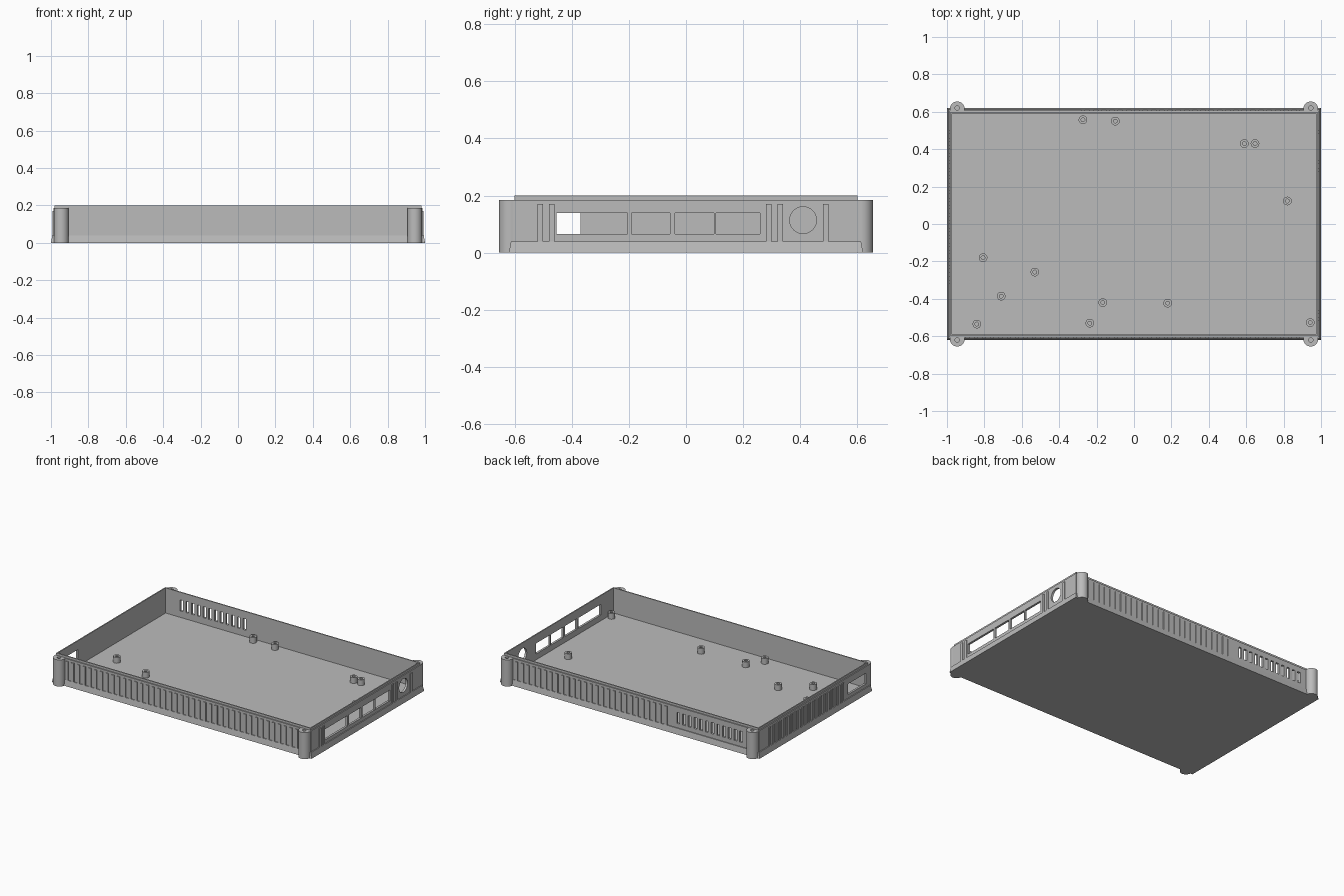
import bpy, bmesh, math
from mathutils import Matrix

if "Cube" in bpy.data.objects:
    bpy.data.objects.remove(bpy.data.objects["Cube"], do_unlink=True)

grey = bpy.data.materials.new("plain_grey")
grey.use_nodes = True
COLOUR = (0.5, 0.5, 0.5, 1)
grey.diffuse_color = COLOUR
grey.node_tree.nodes["Principled BSDF"].inputs["Base Color"].default_value = COLOUR


def finish(bm, name):
    bmesh.ops.recalc_face_normals(bm, faces=bm.faces[:])
    mesh = bpy.data.meshes.new(name)
    bm.to_mesh(mesh)
    bm.free()
    mesh.materials.append(grey)
    ob = bpy.data.objects.new(name, mesh)
    bpy.context.collection.objects.link(ob)
    return ob


def add_box(bm, x0, x1, y0, y1, z0, z1):
    m = Matrix.Translation(((x0 + x1) / 2, (y0 + y1) / 2, (z0 + z1) / 2))
    m = m @ Matrix.Diagonal((x1 - x0, y1 - y0, z1 - z0, 1))
    bmesh.ops.create_cube(bm, size=1, matrix=m)


def add_rod(bm, x, y, z0, z1, r, axis="Z"):
    m = Matrix.Translation((x, y, (z0 + z1) / 2))
    if axis == "X":
        m = m @ Matrix.Rotation(math.pi / 2, 4, "Y")
    bmesh.ops.create_cone(bm, cap_ends=True, segments=32, radius1=r, radius2=r,
                          depth=z1 - z0, matrix=m)


def cut(ob, cutter):
    cutter.hide_render = True
    mod = ob.modifiers.new("openings", "BOOLEAN")
    mod.object = cutter
    mod.operation = "DIFFERENCE"
    mod.solver = "EXACT"
    bpy.context.view_layer.objects.active = ob
    bpy.ops.object.modifier_apply(modifier=mod.name)
    bpy.data.objects.remove(cutter, do_unlink=True)


def smooth(ob):
    bpy.ops.object.select_all(action="DESELECT")
    ob.select_set(True)
    bpy.context.view_layer.objects.active = ob
    bpy.ops.object.shade_smooth_by_angle(angle=math.radians(30))


# Tray shell: rectangular rings from the underside, over the lip, to the floor
HX, HY, FLOOR, LEDGE, RIB_TOP, SHOULDER, TOP = 1.0, 0.62, 0.025, 0.04, 0.17, 0.185, 0.2
rings = [(0, 0), (0.007, LEDGE), (0.013, LEDGE), (0.013, SHOULDER),
         (0.02, SHOULDER), (0.02, TOP), (0.028, TOP), (0.028, FLOOR)]
bm = bmesh.new()
loops = []
for inset, z in rings:
    x, y = HX - inset, HY - inset
    loops.append([bm.verts.new((sx * x, sy * y, z))
                  for sx, sy in ((-1, -1), (1, -1), (1, 1), (-1, 1))])
for a, b in zip(loops, loops[1:]):
    for i in range(4):
        j = (i + 1) % 4
        bm.faces.new((a[i], a[j], b[j], b[i]))
bm.faces.new(loops[0])
bm.faces.new(loops[-1])
tray = finish(bm, "tray")

# Openings: side ports, round socket, left-hand window and rear vents
PITCH, RIB = 0.04, 0.019
VENT_PITCH = 0.044
bm = bmesh.new()
for y0, y1 in ((-0.453, -0.204), (-0.19, -0.056), (-0.039, 0.098), (0.105, 0.26)):
    add_box(bm, 0.9, 1.1, y0, y1, 0.065, 0.139)
m = Matrix.Translation((1, 0.41, 0.114)) @ Matrix.Rotation(math.pi / 2, 4, "Y")
bmesh.ops.create_cone(bm, cap_ends=True, segments=32, radius1=0.047,
                      radius2=0.047, depth=0.2, matrix=m)
add_box(bm, -1.1, -0.9, -0.57, -0.37, 0.065, 0.139)
for i in range(12):
    x = -0.86 + i * VENT_PITCH
    add_box(bm, x, x + 0.022, 0.5, 0.7, 0.07, 0.147)
cut(tray, finish(bm, "opening_cutter"))

# Vertical ribs on the four walls
bm = bmesh.new()
wall, proud = 0.016, 0.007
for i in range(41):
    x = -0.89 + i * 0.0442
    add_box(bm, x - 0.01, x + 0.01, -HY + proud, -HY + wall, LEDGE, RIB_TOP)
    if x > -0.29:
        add_box(bm, x - 0.01, x + 0.01, HY - wall, HY - proud, LEDGE, RIB_TOP)
for i in range(26):
    y = -0.51 + i * PITCH
    y0, y1 = y - RIB / 2, y + RIB / 2
    if i in (0, 1, 20, 21, 25):
        add_box(bm, HX - wall, HX - proud, y0, y1, LEDGE, RIB_TOP)
    if y > -0.35:
        add_box(bm, -HX + proud, -HX + wall, y0, y1, LEDGE, RIB_TOP)
finish(bm, "wall_ribs")

# Corner posts, flattened against the wall, each with a screw hole
bm, holes = bmesh.new(), bmesh.new()
CX, R, FLAT = 0.945, 0.04, 0.602
a0 = math.asin((FLAT - 0.615) / R)
for sx in (-1, 1):
    for sy in (-1, 1):
        ring = []
        for k in range(25):
            a = a0 + (math.pi - 2 * a0) * k / 24
            ring.append(bm.verts.new((sx * (CX + R * math.cos(a)),
                                      sy * (0.615 + R * math.sin(a)), 0)))
        face = bm.faces.new(ring)
        up = bmesh.ops.extrude_face_region(bm, geom=[face])["geom"]
        for v in up:
            if isinstance(v, bmesh.types.BMVert):
                v.co.z = SHOULDER
        add_rod(holes, sx * CX, sy * 0.62, 0.08, 0.25, 0.012)
posts = finish(bm, "corner_posts")
cut(posts, finish(holes, "screw_hole_cutter"))
smooth(posts)

# Standoffs on the floor, with pilot holes
spots = [(-0.273, 0.557), (-0.1, 0.55), (0.59, 0.43), (0.647, 0.43), (0.82, 0.123),
         (-0.807, -0.18), (-0.53, -0.257), (-0.71, -0.386), (-0.167, -0.42),
         (0.18, -0.423), (-0.84, -0.535), (-0.236, -0.53), (0.942, -0.527)]
bm, holes = bmesh.new(), bmesh.new()
for x, y in spots:
    add_rod(bm, x, y, FLOOR - 0.005, 0.065, 0.023)
    add_rod(holes, x, y, 0.035, 0.1, 0.01)
standoffs = finish(bm, "standoffs")
cut(standoffs, finish(holes, "pilot_hole_cutter"))
smooth(standoffs)
